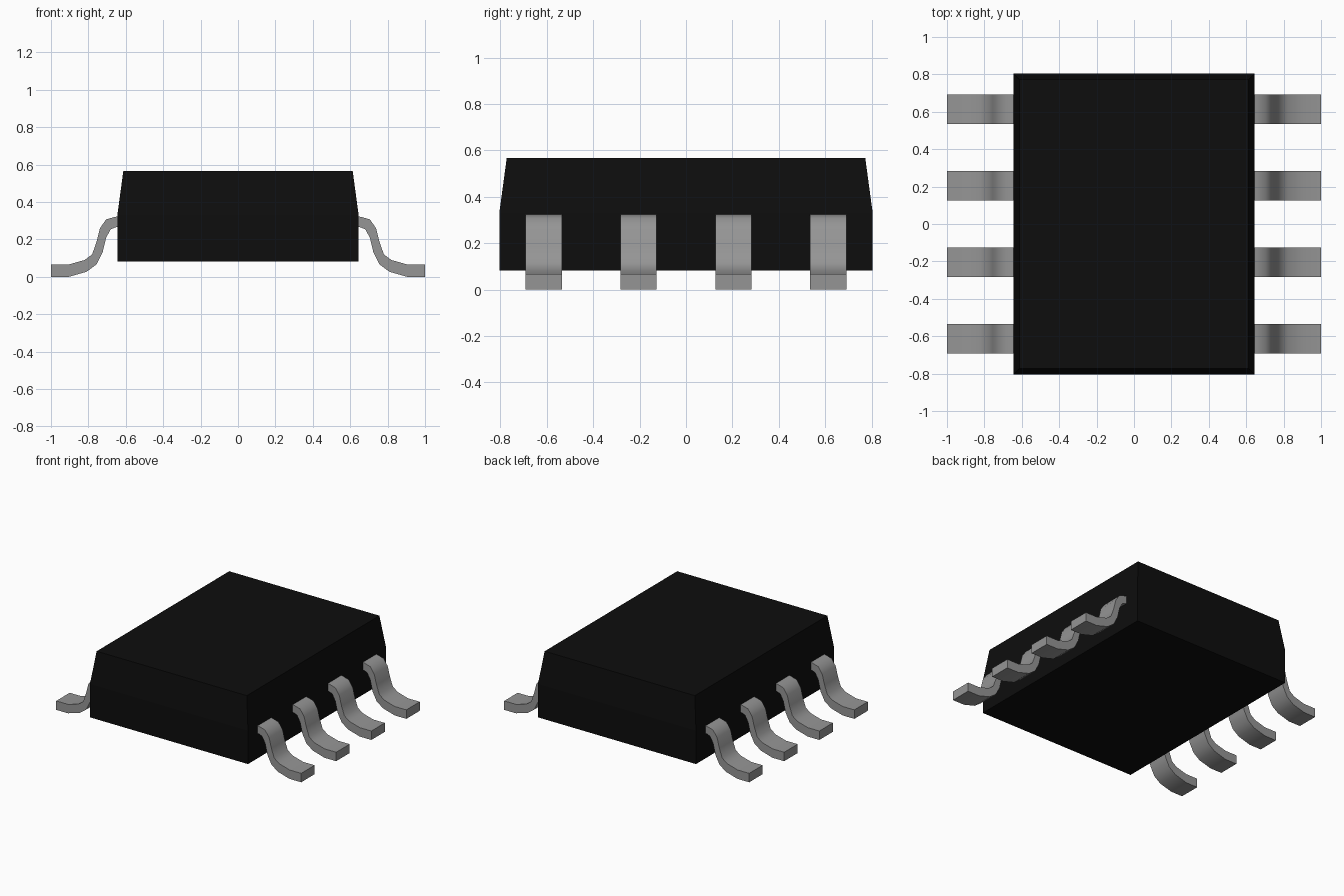
import bpy, bmesh, math

cube = bpy.data.objects.get("Cube")
if cube:
    bpy.data.objects.remove(cube, do_unlink=True)


def material(name, rgb):
    m = bpy.data.materials.new(name)
    m.use_nodes = True
    m.diffuse_color = (*rgb, 1)
    m.node_tree.nodes["Principled BSDF"].inputs["Base Color"].default_value = (*rgb, 1)
    return m


BLACK = material("black_plastic", (0.004, 0.004, 0.004))
METAL = material("grey_metal", (0.3, 0.3, 0.3))


def make_object(name, bm, mat):
    bmesh.ops.recalc_face_normals(bm, faces=bm.faces)
    mesh = bpy.data.meshes.new(name)
    bm.to_mesh(mesh)
    bm.free()
    mesh.materials.append(mat)
    obj = bpy.data.objects.new(name, mesh)
    bpy.context.collection.objects.link(obj)
    return obj


# Body: straight lower block with a tapered upper half
def make_body():
    bm = bmesh.new()
    rings = []
    for x, y, z in [(0.645, 0.805, 0.083), (0.645, 0.805, 0.33), (0.613, 0.773, 0.567)]:
        rings.append([bm.verts.new((sx * x, sy * y, z))
                      for sx, sy in ((-1, -1), (1, -1), (1, 1), (-1, 1))])
    for low, high in zip(rings, rings[1:]):
        for i in range(4):
            j = (i + 1) % 4
            bm.faces.new((low[i], low[j], high[j], high[i]))
    bm.faces.new(rings[0])
    bm.faces.new(rings[-1])
    make_object("body", bm, BLACK)


# Gull-wing lead: side profiles (x, z) of its upper and lower surfaces
UPPER = [(0.635, 0.324), (0.66, 0.32), (0.705, 0.307), (0.738, 0.26), (0.757, 0.185),
         (0.78, 0.12), (0.82, 0.09), (0.905, 0.066), (1.0, 0.066)]
LOWER = [(0.635, 0.27), (0.65, 0.266), (0.68, 0.255), (0.705, 0.21), (0.724, 0.13),
         (0.757, 0.066), (0.81, 0.027), (0.905, 0.0), (1.0, 0.0)]
WIDTH = 0.157


def make_lead(name, side, y):
    bm = bmesh.new()
    sections = []
    for (ux, uz), (lx, lz) in zip(UPPER, LOWER):
        a, b = y - WIDTH / 2, y + WIDTH / 2
        sections.append([bm.verts.new(p) for p in (
            (side * ux, a, uz), (side * ux, b, uz), (side * lx, b, lz), (side * lx, a, lz))])
    for s, t in zip(sections, sections[1:]):
        for i in range(4):
            j = (i + 1) % 4
            bm.faces.new((s[i], s[j], t[j], t[i]))
    bm.faces.new(sections[0])
    bm.faces.new(sections[-1])
    obj = make_object(name, bm, METAL)
    bpy.ops.object.select_all(action="DESELECT")
    obj.select_set(True)
    bpy.context.view_layer.objects.active = obj
    bpy.ops.object.shade_smooth_by_angle(angle=math.radians(45))


make_body()
for side, label in ((1, "left"), (-1, "right")):
    for n, y in enumerate((-0.613, -0.205, 0.205, 0.613), 1):
        make_lead(f"{label}_lead_{n}", side, y)
